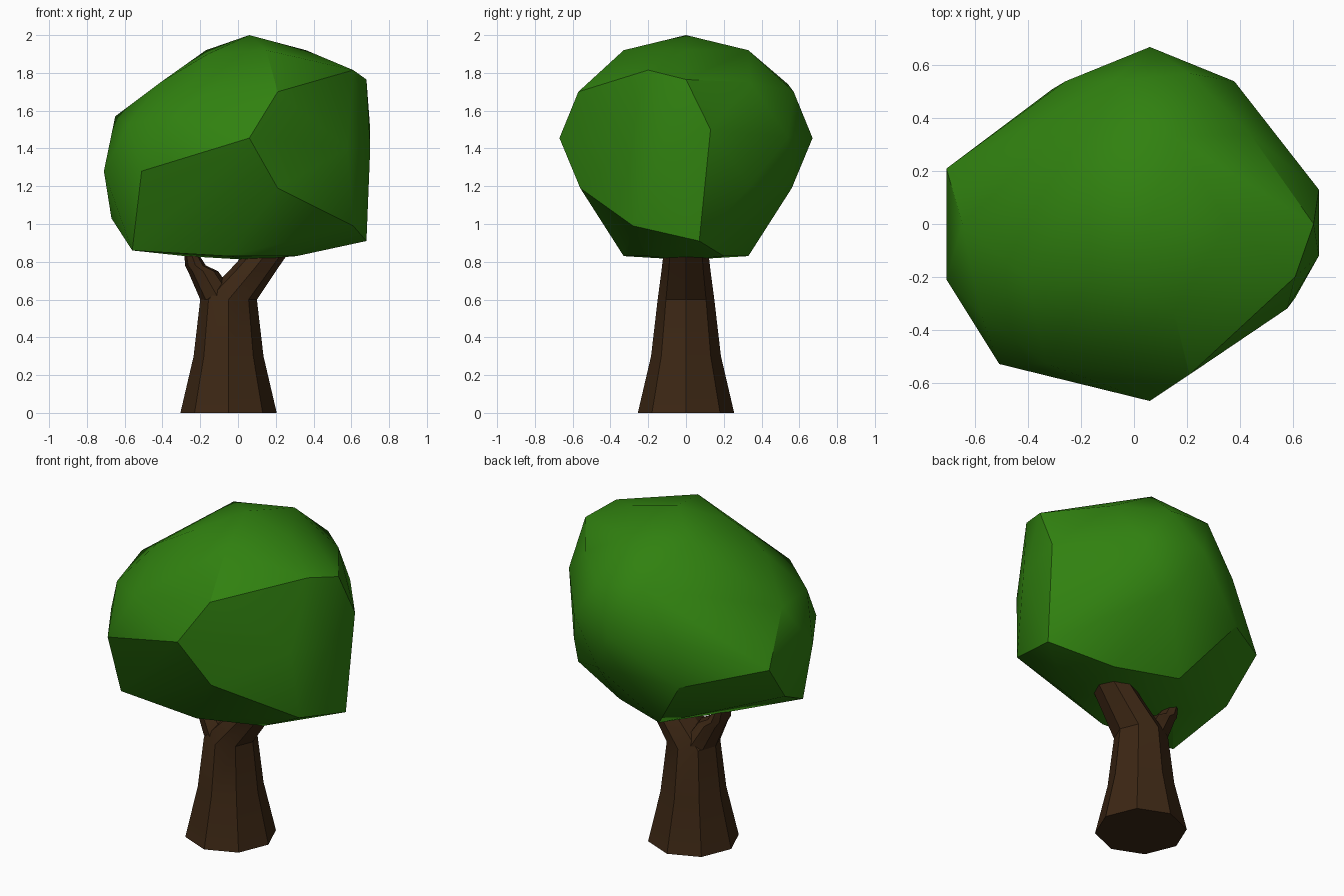
import bpy
import bmesh
from math import cos, sin, pi, radians

cube = bpy.data.objects.get("Cube")
if cube:
    bpy.data.objects.remove(cube, do_unlink=True)


def make_material(name, color):
    material = bpy.data.materials.new(name)
    material.use_nodes = True
    material.diffuse_color = color
    material.node_tree.nodes["Principled BSDF"].inputs["Base Color"].default_value = color
    return material


def finish(name, bm, material):
    """Turn a bmesh into a smooth object that keeps its sharp edges."""
    bmesh.ops.recalc_face_normals(bm, faces=bm.faces)
    mesh = bpy.data.meshes.new(name)
    bm.to_mesh(mesh)
    bm.free()
    mesh.materials.append(material)
    obj = bpy.data.objects.new(name, mesh)
    bpy.context.collection.objects.link(obj)
    bpy.ops.object.select_all(action="DESELECT")
    obj.select_set(True)
    bpy.context.view_layer.objects.active = obj
    bpy.ops.object.shade_smooth_by_angle(angle=radians(30))
    return obj


def loft(name, rings, material, sides=8):
    """Skin level rings given as (height, centre x, radius x, radius y)."""
    bm = bmesh.new()
    loops = []
    for z, x, rx, ry in rings:
        angles = [2 * pi * i / sides for i in range(sides)]
        loops.append([bm.verts.new((x + rx * cos(a), ry * sin(a), z)) for a in angles])
    for low, high in zip(loops, loops[1:]):
        for i in range(sides):
            j = (i + 1) % sides
            bm.faces.new((low[i], low[j], high[j], high[i]))
    bm.faces.new(loops[0][::-1])
    bm.faces.new(loops[-1])
    return finish(name, bm, material)


def hull(name, points, material):
    """Wrap a faceted convex skin around a few corner points."""
    bm = bmesh.new()
    for point in points:
        bm.verts.new(point)
    result = bmesh.ops.convex_hull(bm, input=bm.verts)
    loose = {v for v in result["geom_interior"] + result["geom_unused"]
             if isinstance(v, bmesh.types.BMVert)}
    bmesh.ops.delete(bm, geom=list(loose), context="VERTS")
    return finish(name, bm, material)


leaf_green = make_material("leaf green", (0.03, 0.22, 0.005, 1))
bark_brown = make_material("bark brown", (0.045, 0.02, 0.007, 1))

# Trunk flaring at the foot and leaning into the thick branch
loft("trunk", [
    (0, -0.05, 0.255, 0.255),
    (0.3, -0.05, 0.185, 0.185),
    (0.6, -0.05, 0.15, 0.15),
    (0.75, 0.075, 0.125, 0.13),
    (0.88, 0.18, 0.11, 0.115),
], bark_brown)

# Short side branch forming the fork
loft("side_branch", [
    (0.6, -0.1, 0.1, 0.12),
    (0.75, -0.185, 0.08, 0.09),
    (0.78, -0.225, 0.055, 0.08),
    (0.85, -0.25, 0.035, 0.07),
], bark_brown)

# Crown corners that occur on both the front and the back
paired = [
    (0.15, 0.33, 1.92),
    (0.21, 0.57, 1.7),
    (0.06, 0.67, 1.455),
    (0.21, 0.56, 1.19),
    (0.31, 0.2, 0.83),
    (-0.05, 0.33, 0.83),
    (-0.71, 0.21, 1.28),
]
crown = [(x, side * y, z) for x, y, z in paired for side in (1, -1)]

# Crown corners along the middle
crown += [(0.06, 0, 2), (0.36, 0, 1.92), (0.68, 0, 1.765), (0.06, 0, 0.81),
          (-0.28, 0, 0.83), (-0.67, 0, 1.03), (-0.65, 0, 1.57)]

# Broad slanted facet on the front
crown += [(0.61, -0.2, 1.815), (0.7, 0.13, 1.5), (0.7, -0.12, 1.4),
          (0.58, -0.32, 1.4), (0.68, 0.07, 0.91), (0.61, -0.28, 0.99)]

# Remaining front corners
crown += [(-0.51, -0.53, 1.28), (-0.56, -0.33, 0.86), (-0.58, -0.34, 1.53),
          (-0.33, -0.53, 1.575), (-0.41, -0.2, 1.75), (-0.16, -0.2, 1.9)]

# Remaining back corners
crown += [(-0.17, 0.2, 1.92), (-0.08, 0.54, 1.74), (-0.26, 0.54, 1.45),
          (-0.31, 0.51, 1.18), (0.38, 0.54, 1.46), (0.52, 0.34, 1.2),
          (0.44, 0.34, 1.75)]

hull("crown", crown, leaf_green)
